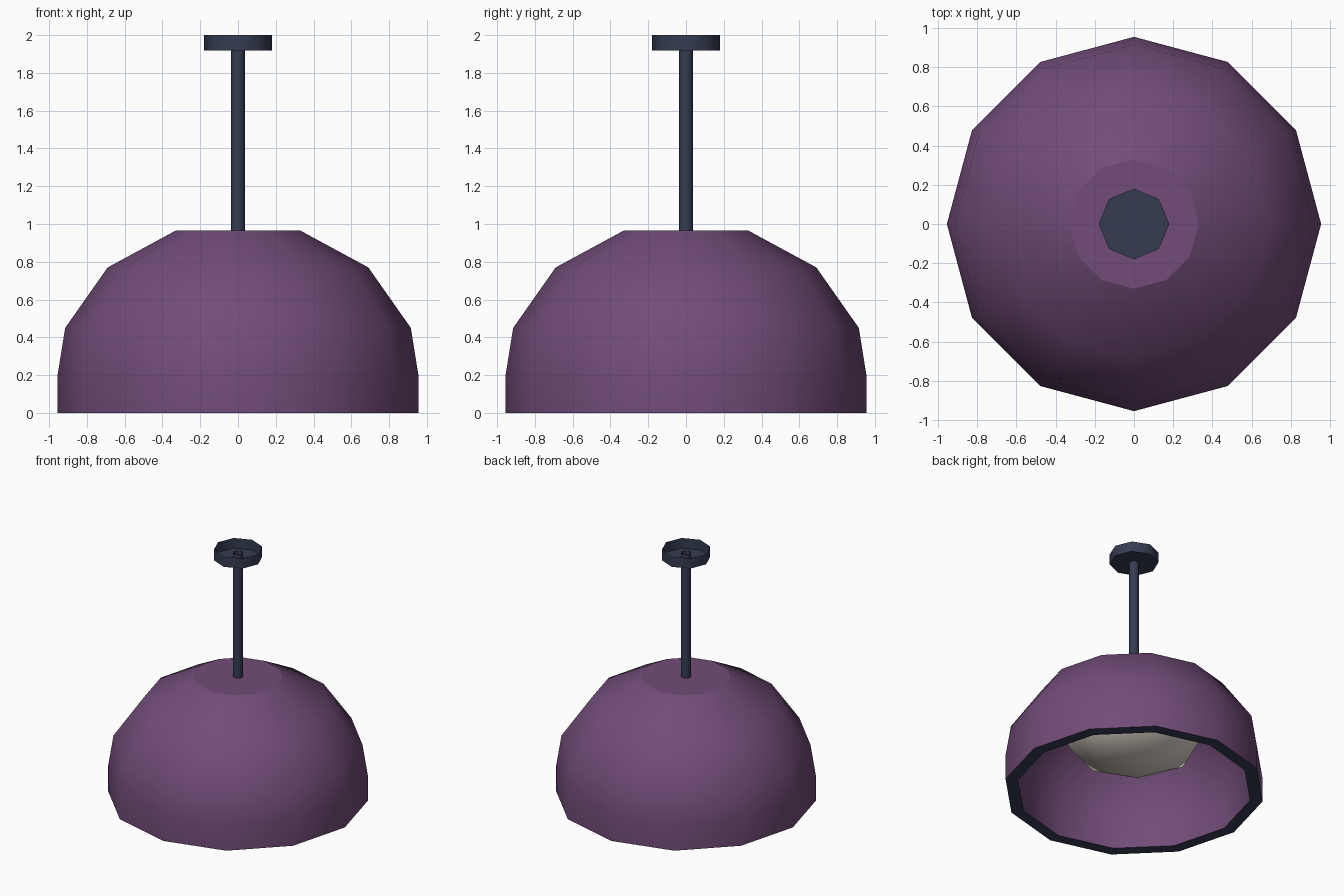
import bpy, bmesh, math

if "Cube" in bpy.data.objects:
    bpy.data.objects.remove(bpy.data.objects["Cube"])


def material(name, rgb):
    m = bpy.data.materials.new(name)
    m.diffuse_color = (*rgb, 1)
    m.use_nodes = True
    m.node_tree.nodes["Principled BSDF"].inputs["Base Color"].default_value = m.diffuse_color
    return m


PURPLE = material("plum purple", (0.168, 0.072, 0.19))
DARK = material("dark slate", (0.036, 0.046, 0.085))
CREAM = material("warm cream", (0.72, 0.65, 0.575))


def lathe(name, profile, sides, mats):
    """Spin (radius, z) points round z; radius 0 makes a pole. Flat caps keep sharp edges."""
    bm = bmesh.new()
    rings = []
    for r, z in profile:
        if r == 0:
            rings.append([bm.verts.new((0, 0, z))] * sides)
        else:
            rings.append([bm.verts.new((r * math.cos(2 * math.pi * i / sides),
                                        r * math.sin(2 * math.pi * i / sides), z))
                          for i in range(sides)])
    for a, b in zip(rings, rings[1:]):
        for i in range(sides):
            j = (i + 1) % sides
            bm.faces.new(list(dict.fromkeys((a[i], a[j], b[j], b[i]))))
    bm.normal_update()
    for f in bm.faces:
        f.smooth = abs(f.normal.z) < 0.99
        # downward rim at the floor takes the second colour
        if len(mats) > 1 and f.calc_center_median().z < 0.001:
            f.material_index = 1
    for e in bm.edges:
        e.smooth = all(f.smooth for f in e.link_faces)
    me = bpy.data.meshes.new(name)
    bm.to_mesh(me)
    bm.free()
    for m in mats:
        me.materials.append(m)
    ob = bpy.data.objects.new(name, me)
    bpy.context.collection.objects.link(ob)
    return ob


# Thick faceted dome: inner wall, bottom rim, outer wall
lathe("lamp_shade",
      [(0, 0.875), (0.308, 0.875), (0.63, 0.70), (0.825, 0.417), (0.862, 0.193), (0.862, 0),
       (0.955, 0), (0.955, 0.20), (0.915, 0.45), (0.69, 0.77), (0.33, 0.965), (0, 0.965)],
      12, [PURPLE, DARK])

# Flattened globe bulb inside the shade
R, H, ZC = 0.54, 0.30, 0.52
lathe("bulb",
      [(R * math.sin(math.pi * k / 6) if 0 < k < 6 else 0, ZC - H * math.cos(math.pi * k / 6))
       for k in range(7)],
      8, [CREAM])

# Hanging rod, an open tube
lathe("hanging_rod", [(0.037, 0.75), (0.037, 1.965)], 8, [DARK])

# Ceiling mount: cup open at the top
lathe("ceiling_mount", [(0, 1.918), (0.18, 1.918), (0.18, 2.0)], 8, [DARK])
